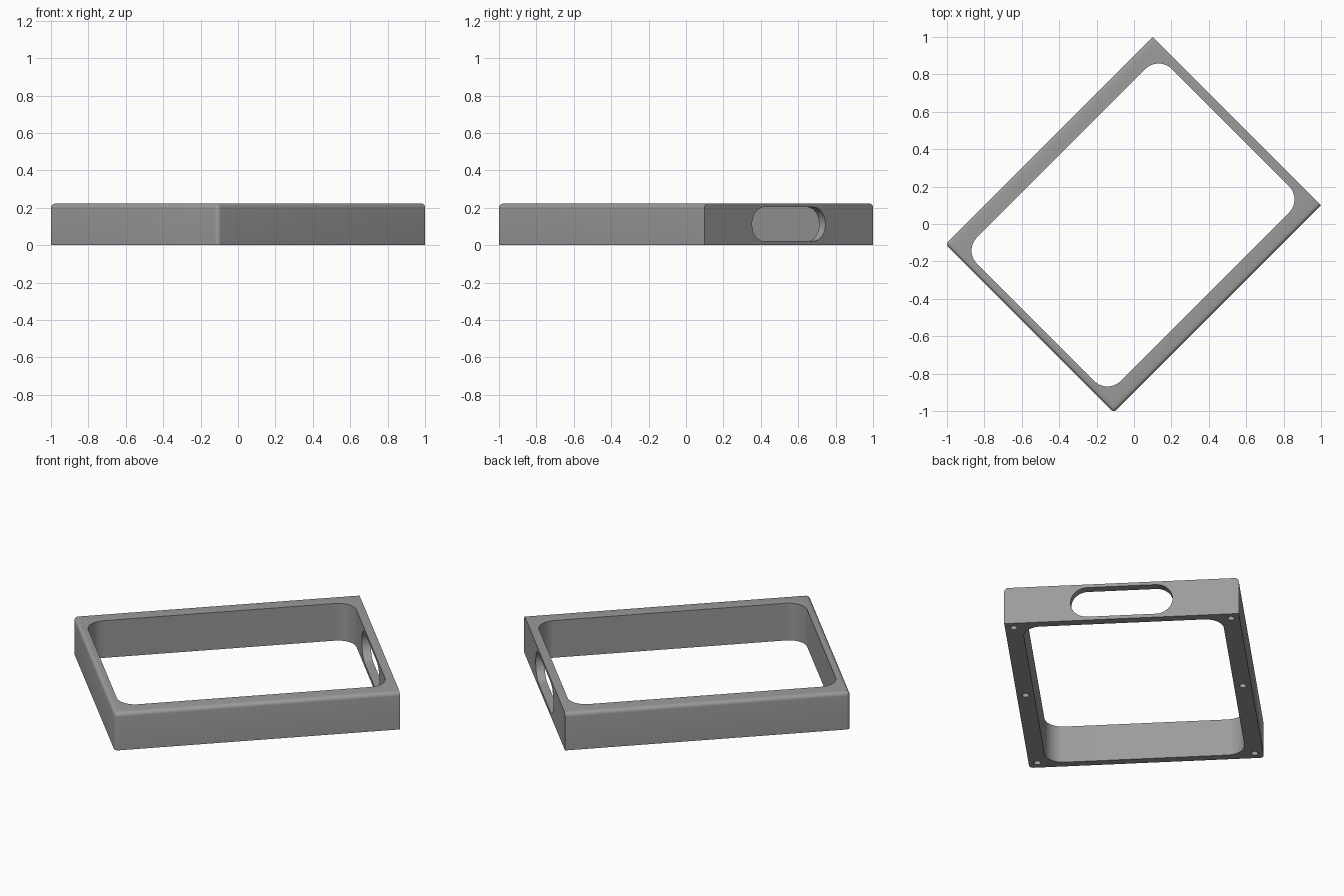
import bpy, bmesh, math
from mathutils import Matrix, Vector

if "Cube" in bpy.data.objects:
    bpy.data.objects.remove(bpy.data.objects["Cube"])

H = 0.222                      # frame height
U0, U1, V = -0.79, 0.777, 0.637  # plain end, slotted end, half width
IU0, IU1, IV = -0.744, 0.729, 0.543  # opening
TURN = Matrix.Rotation(math.radians(45), 4, 'Z')

grey = bpy.data.materials.new("mid_grey")
grey.diffuse_color = (0.33, 0.33, 0.33, 1)
grey.use_nodes = True
grey.node_tree.nodes["Principled BSDF"].inputs["Base Color"].default_value = grey.diffuse_color


def make_object(name, bm):
    bmesh.ops.recalc_face_normals(bm, faces=bm.faces)
    me = bpy.data.meshes.new(name)
    bm.to_mesh(me)
    bm.free()
    me.materials.append(grey)
    ob = bpy.data.objects.new(name, me)
    bpy.context.collection.objects.link(ob)
    return ob


def rounded_rect(a0, a1, b0, b1, r, n=12):
    """Outline of a rectangle with round corners."""
    pts = []
    corners = [(a1 - r, b1 - r), (a0 + r, b1 - r), (a0 + r, b0 + r), (a1 - r, b0 + r)]
    for k, (ca, cb) in enumerate(corners):
        for i in range(n + 1):
            t = math.pi / 2 * (k + i / n)
            pts.append((ca + r * math.cos(t), cb + r * math.sin(t)))
    return pts


def prism(name, points, direction):
    bm = bmesh.new()
    face = bm.faces.new([bm.verts.new(p) for p in points])
    res = bmesh.ops.extrude_face_region(bm, geom=[face])
    verts = [g for g in res["geom"] if isinstance(g, bmesh.types.BMVert)]
    bmesh.ops.translate(bm, verts=verts, vec=Vector(direction))
    return make_object(name, bm)


# Outer block, rounded on three top edges and the two plain-end corners
bm = bmesh.new()
bmesh.ops.create_cube(bm, size=1)
for v in bm.verts:
    v.co = (U1 if v.co.x > 0 else U0, math.copysign(V, v.co.y), H if v.co.z > 0 else 0)
soft = []
for e in bm.edges:
    m = (e.verts[0].co + e.verts[1].co) / 2
    top = m.z > H - 0.001 and m.x < U1 - 0.001
    upright = abs(m.z - H / 2) < 0.001 and m.x < 0
    if top or upright:
        soft.append(e)
bmesh.ops.bevel(bm, geom=soft, offset=0.022, segments=5, profile=0.5, affect='EDGES')
frame = make_object("frame", bm)

# Cutters: central opening, end slot, screw holes
cutters = [
    prism("opening_cutter",
          [(a, b, -0.1) for a, b in rounded_rect(IU0, IU1, -IV, IV, 0.1)], (0, 0, H + 0.2)),
    prism("slot_cutter",
          [(IU1 - 0.1, a, b) for a, b in rounded_rect(-0.277, 0.277, 0.021, 0.203, 0.0905)],
          (0.25, 0, 0)),
]
for side in (-1, 1):
    for u in (U0 + 0.05, -0.006, U1 - 0.05):
        ring = [(u + 0.019 * math.cos(i * math.pi / 10),
                 side * (V - 0.047) + 0.019 * math.sin(i * math.pi / 10), -0.05)
                for i in range(20)]
        cutters.append(prism("screw_hole_cutter", ring, (0, 0, 0.15)))

bpy.context.view_layer.objects.active = frame
frame.select_set(True)
for c in cutters:
    mod = frame.modifiers.new("cut", 'BOOLEAN')
    mod.operation = 'DIFFERENCE'
    mod.solver = 'EXACT'
    mod.object = c
    bpy.ops.object.modifier_apply(modifier=mod.name)
    bpy.data.objects.remove(c, do_unlink=True)

# Turn the frame diagonally and smooth the curved surfaces
frame.data.transform(TURN)
bpy.ops.object.shade_smooth_by_angle(angle=math.radians(30))
